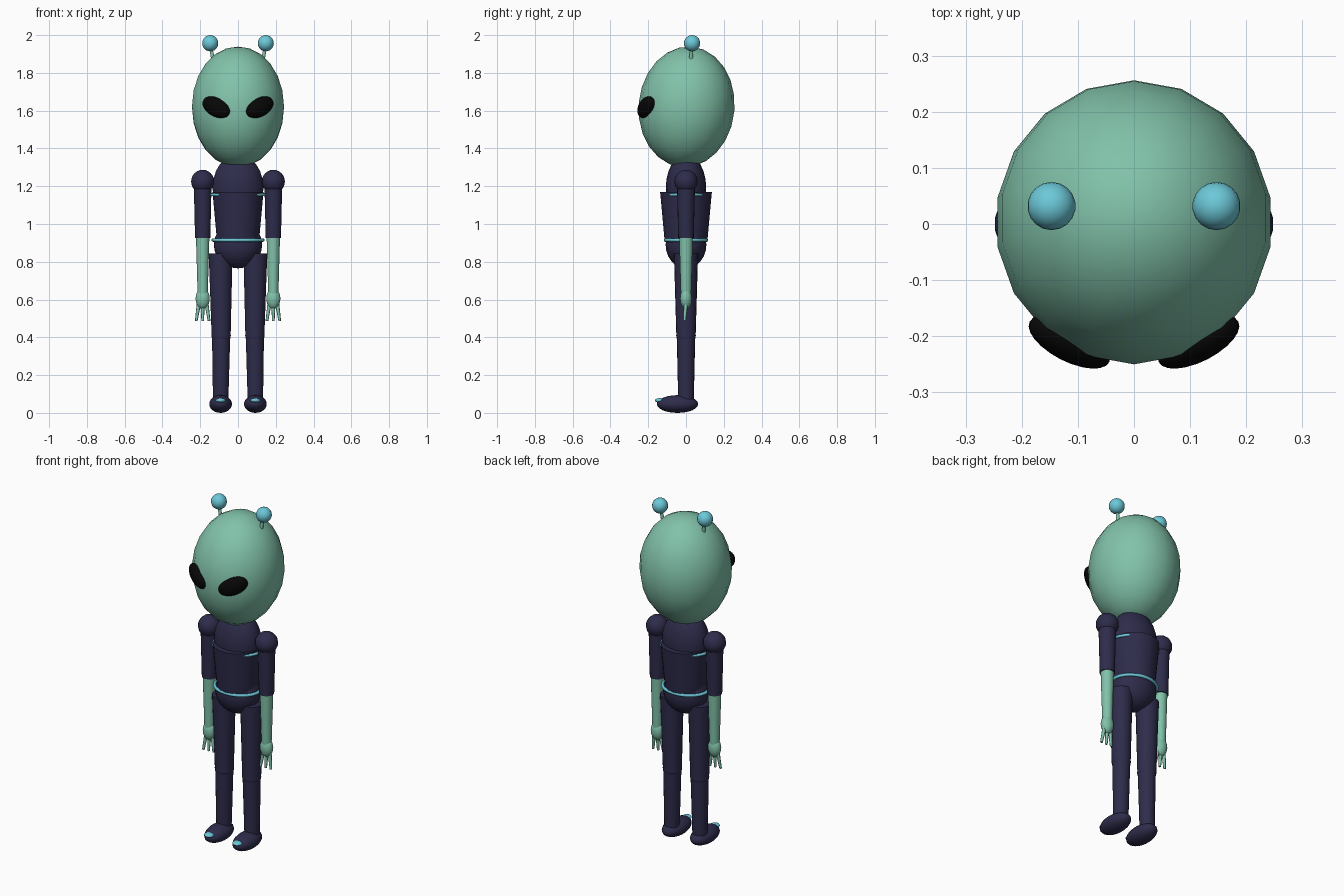
import bpy
import bmesh
from math import radians
from mathutils import Vector, Matrix

cube = bpy.data.objects.get("Cube")
if cube:
    bpy.data.objects.remove(cube, do_unlink=True)


def material(name, rgb):
    m = bpy.data.materials.new(name)
    m.use_nodes = True
    color = (*rgb, 1)
    m.diffuse_color = color
    m.node_tree.nodes["Principled BSDF"].inputs["Base Color"].default_value = color
    return m


GREEN = material("skin_green", (0.22, 0.54, 0.40))
NAVY = material("suit_navy", (0.027, 0.025, 0.07))
TEAL = material("trim_teal", (0.15, 0.58, 0.69))
BLACK = material("eye_black", (0.002, 0.002, 0.002))


def finish(name, bm, mat):
    mesh = bpy.data.meshes.new(name)
    bm.to_mesh(mesh)
    bm.free()
    mesh.materials.append(mat)
    ob = bpy.data.objects.new(name, mesh)
    bpy.context.collection.objects.link(ob)
    bpy.ops.object.select_all(action='DESELECT')
    ob.select_set(True)
    bpy.context.view_layer.objects.active = ob
    bpy.ops.object.shade_smooth_by_angle(angle=radians(45))
    return ob


def ellipsoid(name, mat, center, radii, rot=(0, 0, 0), segments=18, rings=12):
    bm = bmesh.new()
    bmesh.ops.create_uvsphere(bm, u_segments=segments, v_segments=rings, radius=1)
    bmesh.ops.scale(bm, vec=radii, verts=bm.verts)
    ob = finish(name, bm, mat)
    ob.location = center
    ob.rotation_euler = [radians(a) for a in rot]
    return ob


def limb(name, mat, top, bottom, r_top, r_bottom, segments=18):
    """Tapered cylinder between two points."""
    top, bottom = Vector(top), Vector(bottom)
    axis = top - bottom
    bm = bmesh.new()
    bmesh.ops.create_cone(bm, cap_ends=True, segments=segments, radius1=r_bottom,
                          radius2=r_top, depth=axis.length)
    turn = Vector((0, 0, 1)).rotation_difference(axis).to_matrix().to_4x4()
    bm.transform(Matrix.Translation((top + bottom) / 2) @ turn)
    return finish(name, bm, mat)


def ring(name, z, rx, ry, thickness):
    """Elliptical trim band."""
    bpy.ops.mesh.primitive_torus_add(major_segments=36, minor_segments=8, major_radius=1,
                                     minor_radius=thickness / rx, location=(0, 0, z))
    ob = bpy.context.object
    ob.name = name
    ob.scale = (rx, ry, rx)
    ob.data.materials.append(TEAL)
    bpy.ops.object.shade_smooth_by_angle(angle=radians(60))


# Head and torso
ellipsoid("head", GREEN, (0, 0.003, 1.62), (0.247, 0.254, 0.32), rot=(-5, 0, 0))
ellipsoid("upper_chest", NAVY, (0, 0, 1.19), (0.137, 0.107, 0.18))
limb("chest", NAVY, (0, 0, 1.17), (0, 0, 0.92), 0.137, 0.114)
ellipsoid("pelvis", NAVY, (0, 0, 0.89), (0.13, 0.108, 0.125))
ring("chest_band", 1.155, 0.143, 0.112, 0.008)
ring("waist_band", 0.915, 0.132, 0.11, 0.009)

for s, side in ((1, "left"), (-1, "right")):
    # Eye
    ellipsoid(side + "_eye", BLACK, (s * 0.115, -0.21, 1.618), (0.085, 0.035, 0.05),
              rot=(0, -25 * s, 27 * s), segments=24, rings=16)

    # Antenna
    limb(side + "_antenna_stem", GREEN, (s * 0.147, 0.032, 1.95),
         (s * 0.13, 0.025, 1.86), 0.008, 0.011, 10)
    ellipsoid(side + "_antenna_ball", TEAL, (s * 0.147, 0.032, 1.957), (0.043,) * 3)

    # Arm and hand
    x = s * 0.187
    ellipsoid(side + "_shoulder", NAVY, (x, 0, 1.225), (0.062,) * 3)
    limb(side + "_sleeve", NAVY, (x, 0, 1.22), (x, 0, 0.925), 0.048, 0.041)
    limb(side + "_forearm", GREEN, (x, 0, 0.93), (x, 0, 0.62), 0.036, 0.027)
    ellipsoid(side + "_hand", GREEN, (x, 0, 0.605), (0.038, 0.031, 0.055))
    for i in (-1, 0, 1):
        limb(f"{side}_finger_{i + 2}", GREEN, (x + i * 0.02, 0, 0.58),
             (x + i * 0.034, -0.008, 0.487), 0.011, 0.007, 8)

    # Leg
    x = s * 0.092
    limb(side + "_thigh", NAVY, (x, 0, 0.845), (x * 0.97, 0, 0.405), 0.064, 0.051)
    ellipsoid(side + "_knee", NAVY, (x * 0.97, 0, 0.41), (0.052,) * 3)
    limb(side + "_shin", NAVY, (x * 0.97, 0, 0.41), (x, 0, 0.05), 0.049, 0.041)

    # Shoe with toe trim
    ellipsoid(side + "_shoe", NAVY, (x, -0.045, 0.047), (0.061, 0.11, 0.047))
    ellipsoid(side + "_toe_trim", TEAL, (x, -0.138, 0.066), (0.027, 0.027, 0.012))
